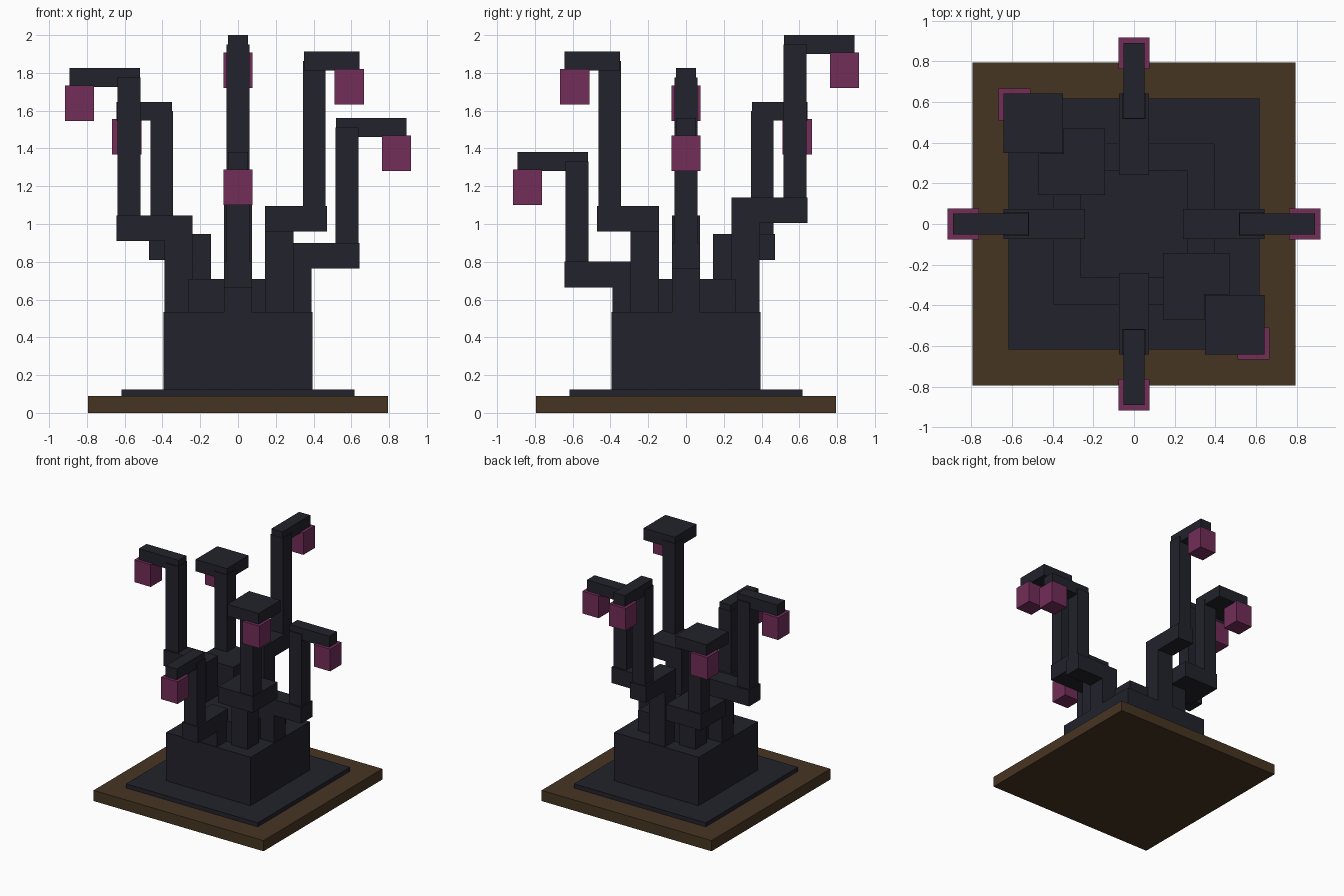
import bpy

if "Cube" in bpy.data.objects:
    bpy.data.objects.remove(bpy.data.objects["Cube"])


def material(name, rgb):
    m = bpy.data.materials.new(name)
    m.diffuse_color = (*rgb, 1.0)
    m.use_nodes = True
    m.node_tree.nodes["Principled BSDF"].inputs["Base Color"].default_value = m.diffuse_color
    return m


DARK = material("dark_slate", (0.016, 0.016, 0.025))
BROWN = material("brown_wood", (0.062, 0.035, 0.016))
PLUM = material("plum", (0.17, 0.027, 0.099))


def box(name, x, y, z, mat):
    """Axis-aligned box from (low, high) ranges."""
    bpy.ops.mesh.primitive_cube_add(size=1)
    ob = bpy.context.object
    ob.name = name
    ob.location = [(a + b) / 2 for a, b in (x, y, z)]
    ob.scale = [abs(b - a) for a, b in (x, y, z)]
    bpy.ops.object.transform_apply(location=True, rotation=False, scale=True)
    ob.data.materials.append(mat)
    return ob


def block(name, half, z0, z1, mat):
    box(name, (-half, half), (-half, half), (z0, z1), mat)


# Stepped pedestal
block("base_board", 0.795, 0, 0.09, BROWN)
block("soil_slab", 0.617, 0.09, 0.125, DARK)
block("trunk_block", 0.395, 0.125, 0.535, DARK)
block("trunk_top", 0.263, 0.535, 0.71, DARK)


def arm(name, dx, dy, elbow, top):
    """Branch stepping outward: stem, elbow bar, riser, tip bar, hanging bud."""
    diagonal = dx != 0 and dy != 0
    # part: radial range (straight), radial range (diagonal), half width, z range, material
    parts = [
        ("stem", (0.24, 0.39), (0.143, 0.293), 0.075, (0.535, elbow), DARK),
        ("elbow", (0.24, 0.643), (0.143, 0.47), 0.075, (elbow - 0.068, elbow + 0.068), DARK),
        ("riser", (0.517, 0.637), (0.345, 0.463), 0.06, (elbow, top - 0.05), DARK),
        ("tip", (0.52, 0.892), (0.35, 0.642), 0.052, (top - 0.1, top), DARK),
        ("bud", (0.763, 0.917), (0.51, 0.666), 0.077, (top - 0.28, top - 0.092), PLUM),
    ]
    for part, straight, diag, half, z, mat in parts:
        r = diag if diagonal else straight
        x, y = ((r[0] * d, r[1] * d) if d else (-half, half) for d in (dx, dy))
        box(f"{name}_{part}", x, y, z, mat)


# Six branches of differing height
arm("front_arm", 0, -1, 0.733, 1.38)
arm("right_arm", 1, 0, 0.832, 1.56)
arm("left_arm", -1, 0, 0.977, 1.825)
arm("back_arm", 0, 1, 1.073, 2.0)
arm("front_right_arm", 1, -1, 1.027, 1.912)
arm("back_left_arm", -1, 1, 0.878, 1.647)
